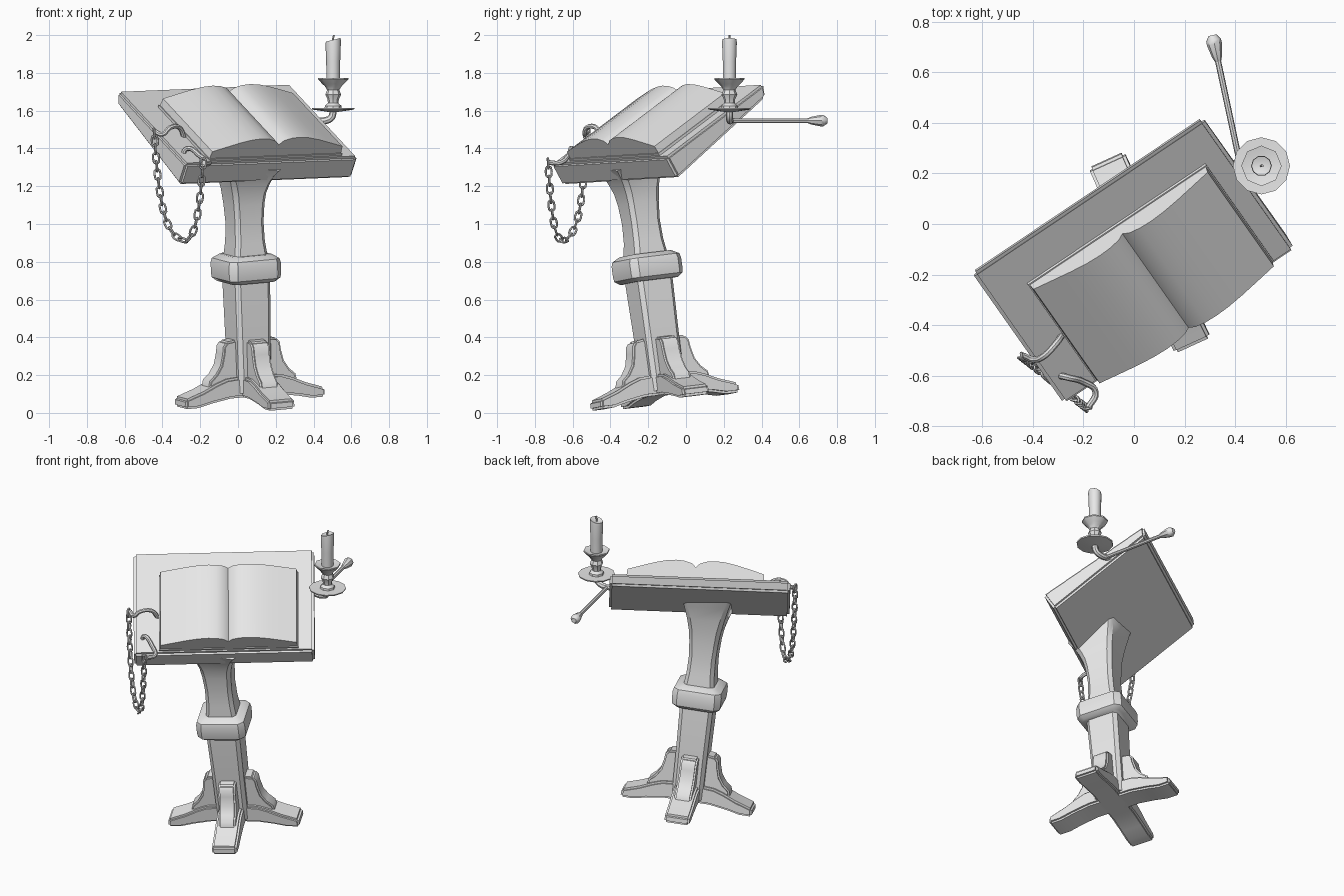
import bpy, bmesh, math
from mathutils import Vector, Matrix

if "Cube" in bpy.data.objects:
    bpy.data.objects.remove(bpy.data.objects["Cube"])

mat = bpy.data.materials.new("plain grey")
mat.diffuse_color = (0.8, 0.8, 0.8, 1)
mat.use_nodes = True
mat.node_tree.nodes["Principled BSDF"].inputs["Base Color"].default_value = mat.diffuse_color


def finish(name, bm, m=Matrix(), bevel=0, segs=2):
    bmesh.ops.recalc_face_normals(bm, faces=bm.faces)
    if bevel:
        sharp = [e for e in bm.edges if e.is_manifold and e.calc_face_angle(0) > 0.7]
        bmesh.ops.bevel(bm, geom=sharp, offset=bevel, segments=segs, affect='EDGES', clamp_overlap=True)
    bm.transform(m)
    me = bpy.data.meshes.new(name)
    bm.to_mesh(me)
    bm.free()
    ob = bpy.data.objects.new(name, me)
    bpy.context.collection.objects.link(ob)
    me.materials.append(mat)
    return ob


def loft(name, rings, m=Matrix(), bevel=0, closed=False):
    bm = bmesh.new()
    vs = [[bm.verts.new(p) for p in r] for r in rings]
    n = len(vs[0])
    pairs = list(zip(vs, vs[1:])) + ([(vs[-1], vs[0])] if closed else [])
    for a, b in pairs:
        for i in range(n):
            j = (i + 1) % n
            bm.faces.new((a[i], a[j], b[j], b[i]))
    if not closed:
        bm.faces.new(vs[0])
        bm.faces.new(vs[-1])
    return finish(name, bm, m, bevel)


def slab(name, profile, w0, w1, m, bevel=0):
    # profile (x, z) extruded along y
    return loft(name, [[(x, y, z) for x, z in profile] for y in (w0, w1)], m, bevel)


def lathe(name, profile, sides, m):
    return loft(name, [[(r * math.cos(2 * math.pi * k / sides), r * math.sin(2 * math.pi * k / sides), z)
                        for k in range(sides)] for r, z in profile], m)


def tube(name, pts, radius):
    cu = bpy.data.curves.new(name, 'CURVE')
    cu.dimensions = '3D'
    cu.bevel_depth = radius
    cu.bevel_resolution = 2
    cu.use_fill_caps = True
    sp = cu.splines.new('BEZIER')
    sp.bezier_points.add(len(pts) - 1)
    for b, p in zip(sp.bezier_points, pts):
        b.co = p
        b.handle_left_type = b.handle_right_type = 'AUTO'
    sp.resolution_u = 5
    tmp = bpy.data.objects.new(name, cu)
    bpy.context.collection.objects.link(tmp)
    me = bpy.data.meshes.new_from_object(tmp.evaluated_get(bpy.context.evaluated_depsgraph_get()))
    bpy.data.objects.remove(tmp)
    ob = bpy.data.objects.new(name, me)
    bpy.context.collection.objects.link(ob)
    me.materials.clear()
    me.materials.append(mat)


def frame(x, z, origin):
    z = Vector(z).normalized()
    x = Vector(x)
    x = (x - z * x.dot(z)).normalized()
    m = Matrix((x, z.cross(x), z)).transposed().to_4x4()
    m.translation = origin
    return m


# leaning stand frame and sloping desk frame
a = math.radians(25)
STAND = frame((math.cos(a), math.sin(a), 0), (-0.03, -0.134, 0.99), (0.063, -0.11, 0.06))
DESK = frame((0.828, 0.556, 0.035), (0.269, -0.453, 0.848), (0, -0.15, 1.53))

# crossed feet with arched profile
half = [(0.09, 0.145), (0.16, 0.14), (0.22, 0.12), (0.30, 0.085), (0.37, 0.062), (0.405, 0.05),
        (0.408, 0.0), (0.33, 0.0), (0.25, 0.018), (0.14, 0.035)]
leg = half[:6] + half[6:] + [(-x, z) for x, z in reversed(half)]
for k, nm in enumerate(("foot_beam_side", "foot_beam_front")):
    slab(nm, leg, -0.077, 0.077, STAND @ Matrix.Rotation(k * math.pi / 2, 4, 'Z'), 0.012)

# four curved braces against the post
brace = [(0.07, 0.09), (0.26, 0.09), (0.25, 0.135), (0.215, 0.165), (0.185, 0.21), (0.17, 0.27),
         (0.165, 0.31), (0.145, 0.335), (0.07, 0.345)]
for k in range(4):
    slab(f"brace_{k + 1}", brace, -0.052, 0.052, STAND @ Matrix.Rotation(k * math.pi / 2, 4, 'Z'), 0.01)


def square(s, h, c):
    s /= 2
    return [(x, y, h) for x, y in ((s, -s + c), (s, s - c), (s - c, s), (-s + c, s),
                                   (-s, s - c), (-s, -s + c), (-s + c, -s), (s - c, -s))]


# post, flaring into the underside of the desk
rings = [square(s, h, 0.022) for s, h in ((0.19, 0.06), (0.195, 0.35), (0.205, 0.66), (0.195, 0.76),
                                          (0.172, 0.86), (0.166, 0.96), (0.178, 1.06))]
to_desk = DESK.inverted() @ STAND
for f in (0.25, 0.5, 0.75, 1.0):
    ring = []
    for x, y, h in square(0.178 + 0.145 * f ** 1.5, 1.06, 0.024):
        p = to_desk @ Vector((x, y, h))
        up = to_desk.to_3x3() @ Vector((0, 0, 1))
        ring.append((x, y, h + f * (-0.055 - p.z) / up.z))
    rings.append(ring)
loft("post", rings, STAND)
loft("post_collar", [square(s, h, c) for s, h, c in ((0.25, 0.645, 0.025), (0.295, 0.665, 0.032), (0.302, 0.69, 0.035),
                                                     (0.302, 0.745, 0.035), (0.29, 0.768, 0.032), (0.225, 0.79, 0.025))], STAND)

# wedge shaped desk board
U, W = 0.55, 0.372
loft("desk_board", [[(u, -W, 0), (u, W, 0), (u, W - 0.03, -0.068), (u, -W, -0.132)] for u in (-U, U)], DESK, 0.014)

# open book: two humped page blocks over a thin cover
page = [(0.0, 0.082), (0.025, 0.106), (0.07, 0.12), (0.12, 0.124), (0.18, 0.119), (0.25, 0.104),
        (0.33, 0.081), (0.415, 0.056), (0.42, 0.012), (0.0, 0.012)]
for sgn, nm in ((-1, "book_pages_left"), (1, "book_pages_right")):
    slab(nm, [(0.03 + sgn * x, z) for x, z in page], -0.345, 0.19, DESK)
slab("book_cover", [(-0.395, -0.01), (0.455, -0.01), (0.455, 0.014), (-0.395, 0.014)], -0.35, 0.195, DESK)

# candle holder and candle
C = Matrix.Translation((0.504, 0.23, 0))
lathe("drip_plate", [(0.03, 1.594), (0.111, 1.606), (0.113, 1.614), (0.04, 1.612)], 12, C)
lathe("candle_cup", [(0.046, 1.608), (0.044, 1.625), (0.028, 1.64), (0.03, 1.66), (0.042, 1.685), (0.032, 1.71),
                     (0.045, 1.73), (0.058, 1.742), (0.08, 1.766), (0.08, 1.774), (0.036, 1.764)], 8, C)
cz = [(0.036, 1.755), (0.037, 1.86), (0.041, 1.96), (0.039, 1.975), (0.02, 1.968)]
candle = lathe("candle", cz, 10, C)
for v in candle.data.vertices:  # unevenly melted top
    if v.co.z > 1.95:
        v.co.z += 0.25 * (v.co.x - 0.504)
tube("wick", [(0.504, 0.23, 1.96), (0.504, 0.23, 1.985), (0.509, 0.23, 2.0)], 0.005)

# bracket elbow and long pin with a bulb end
tube("candle_elbow", [(0.504, 0.23, 1.6), (0.495, 0.23, 1.565), (0.465, 0.232, 1.548), (0.39, 0.235, 1.55)], 0.019)
P0, P1 = Vector((0.42, 0.235, 1.547)), Vector((0.313, 0.735, 1.547))
tube("pin_rod", [P0, P0.lerp(P1, 0.5), P1], 0.012)
lathe("pin_bulb", [(0.012, -0.095), (0.02, -0.075), (0.03, -0.025), (0.03, -0.008), (0.016, 0.012)], 8,
      frame((0, 0, 1), P1 - P0, P1))

# two hooks on the desk edge
tube("hook_upper", [(-0.285, -0.44, 1.455), (-0.31, -0.475, 1.51), (-0.36, -0.525, 1.51),
                    (-0.40, -0.535, 1.475), (-0.44, -0.52, 1.49)], 0.013)
tube("hook_lower", [(-0.295, -0.60, 1.36), (-0.27, -0.605, 1.40), (-0.2, -0.625, 1.36),
                    (-0.152, -0.665, 1.325), (-0.18, -0.725, 1.325)], 0.013)

# hanging chain: links spaced evenly along a catenary
A, B, K = Vector((-0.445, -0.525, 1.50)), Vector((-0.185, -0.73, 1.33)), 3.9
path = []
for i in range(401):
    t = i / 400
    p = A.lerp(B, t)
    p.z -= 0.49 * (math.cosh(K) - math.cosh(K * (2 * t - 1))) / (math.cosh(K) - 1)
    path.append(p)
dist = [0]
for p, q in zip(path, path[1:]):
    dist.append(dist[-1] + (q - p).length)
N = 25
side = Vector((B.x - A.x, B.y - A.y, 0)).normalized()
normal = side.cross(Vector((0, 0, 1)))
for k in range(N):
    i = next(j for j, d in enumerate(dist) if d >= dist[-1] * (k + 0.25) / (N - 0.5))
    tan = path[min(i + 2, 400)] - path[max(i - 2, 0)]
    m = frame(tan, normal, path[i]) @ Matrix.Rotation(math.radians(45 + 90 * (k % 2)), 4, 'X')
    link = []
    for j in range(12):
        th = 2 * math.pi * j / 12
        c, s = math.cos(th), math.sin(th)
        mid = Vector((0.017 * c + (0.011 if c > 1e-6 else -0.011 if c < -1e-6 else 0), 0.016 * s, 0))
        link.append([mid + 0.0058 * (math.cos(q) * Vector((c, s, 0)) + math.sin(q) * Vector((0, 0, 1)))
                     for q in (2 * math.pi * r / 6 for r in range(6))])
    loft(f"chain_link_{k + 1:02d}", link, m, closed=True)

# smooth shading with sharp edges kept
for ob in bpy.context.collection.objects:
    ob.select_set(True)
    bpy.context.view_layer.objects.active = ob
bpy.ops.object.shade_smooth_by_angle(angle=math.radians(38))
